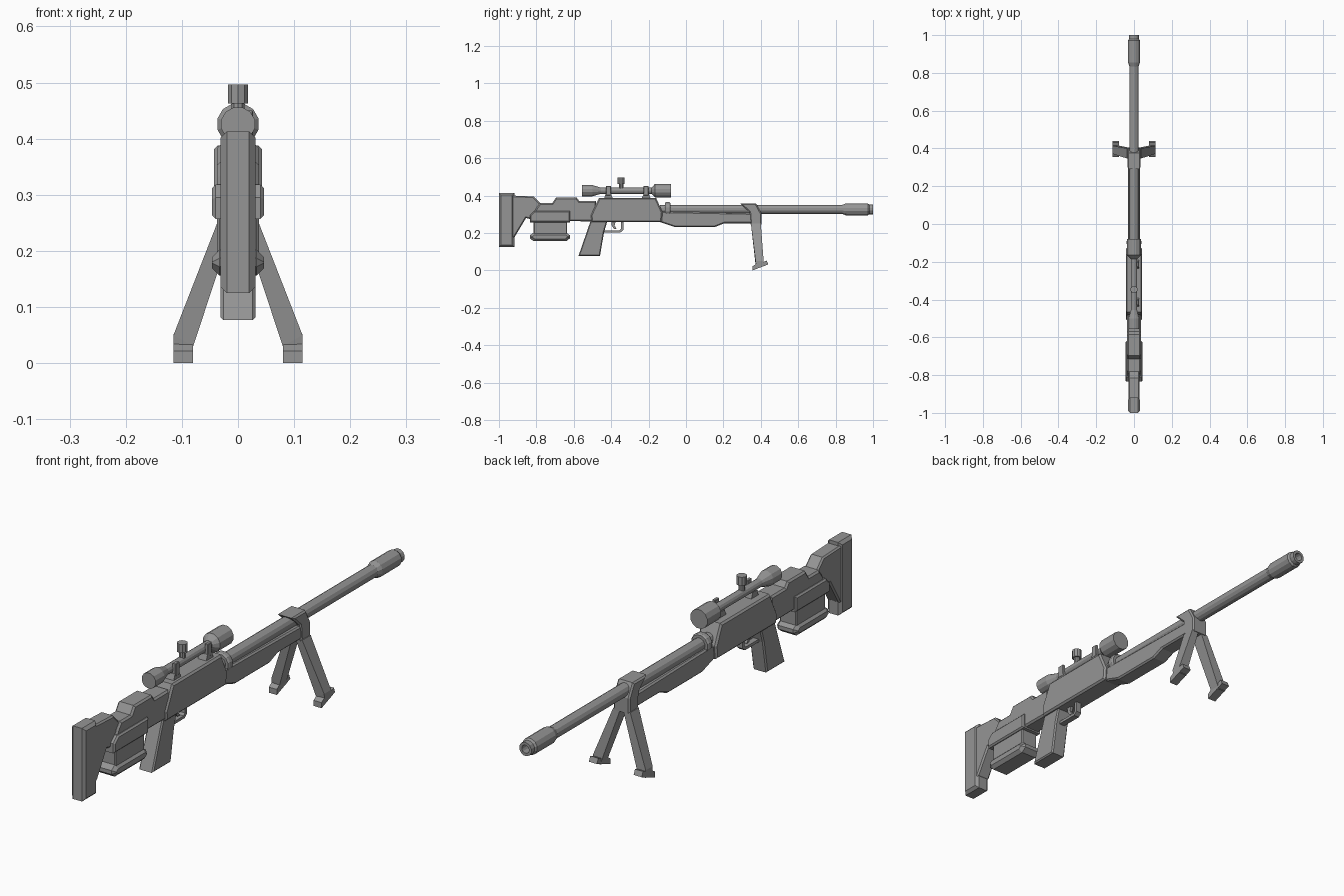
import bpy, bmesh, math
from mathutils import Vector

if "Cube" in bpy.data.objects:
    bpy.data.objects.remove(bpy.data.objects["Cube"], do_unlink=True)

grey = bpy.data.materials.new("gunmetal grey")
grey.use_nodes = True
COLOUR = (0.3, 0.3, 0.3, 1)
grey.diffuse_color = COLOUR
grey.node_tree.nodes["Principled BSDF"].inputs["Base Color"].default_value = COLOUR


def finish(name, bm):
    bmesh.ops.recalc_face_normals(bm, faces=bm.faces)
    mesh = bpy.data.meshes.new(name)
    bm.to_mesh(mesh)
    bm.free()
    mesh.materials.append(grey)
    obj = bpy.data.objects.new(name, mesh)
    bpy.context.collection.objects.link(obj)
    return obj


def slab(name, outline, half, chamfer=0.0, x=0.0):
    """Extrude a (y, z) outline across x and chamfer its side rims."""
    bm = bmesh.new()
    face = bm.faces.new([bm.verts.new((x - half, y, z)) for y, z in outline])
    out = bmesh.ops.extrude_face_region(bm, geom=[face])
    moved = [v for v in out["geom"] if isinstance(v, bmesh.types.BMVert)]
    bmesh.ops.translate(bm, verts=moved, vec=(2 * half, 0, 0))
    if chamfer:
        rims = [e for e in bm.edges if abs(e.verts[0].co.x - e.verts[1].co.x) < 1e-5]
        bmesh.ops.bevel(bm, geom=rims, offset=chamfer, segments=1,
                        affect="EDGES", clamp_overlap=True)
    return finish(name, bm)


def box(name, y0, y1, z0, z1, half, chamfer=0.0, x=0.0):
    return slab(name, [(y0, z0), (y1, z0), (y1, z1), (y0, z1)], half, chamfer, x)


def lathe(name, profile, centre, vertical=False, sides=12):
    """Spin a (distance, radius) profile about y, or about z."""
    bm = bmesh.new()
    rings = []
    for d, r in profile:
        ring = []
        for i in range(sides):
            a = 2 * math.pi * (i + 0.5) / sides
            u, v = r * math.cos(a), r * math.sin(a)
            p = Vector((u, v, d)) if vertical else Vector((u, d, v))
            ring.append(bm.verts.new(p + Vector(centre)))
        rings.append(ring)
    for a, b in zip(rings, rings[1:]):
        for i in range(sides):
            j = (i + 1) % sides
            bm.faces.new((a[i], a[j], b[j], b[i]))
    bm.faces.new(rings[0])
    bm.faces.new(rings[-1])
    return finish(name, bm)


# Stock
box("butt_pad", -1.0, -0.918, 0.125, 0.413, 0.031, 0.011)
slab("rear_stock", [(-0.93, 0.17), (-0.915, 0.18), (-0.855, 0.28), (-0.78, 0.262),
                    (-0.70, 0.262), (-0.70, 0.36), (-0.78, 0.36), (-0.815, 0.395),
                    (-0.93, 0.4)], 0.029, 0.006)
slab("cheek_rest", [(-0.835, 0.265), (-0.48, 0.262), (-0.48, 0.37), (-0.57, 0.37),
                    (-0.585, 0.39), (-0.695, 0.39), (-0.715, 0.36), (-0.78, 0.36),
                    (-0.80, 0.335)], 0.037, 0.007)
slab("stock_side_plates", [(-0.835, 0.257), (-0.62, 0.257), (-0.62, 0.318),
                           (-0.81, 0.318), (-0.835, 0.295)], 0.046, 0.006)

# Magazine with flared base
box("magazine", -0.815, -0.635, 0.17, 0.29, 0.037, 0.004)
slab("magazine_base", [(-0.815, 0.156), (-0.64, 0.156), (-0.62, 0.172), (-0.62, 0.187),
                       (-0.64, 0.202), (-0.815, 0.202), (-0.835, 0.187),
                       (-0.835, 0.172)], 0.046, 0.013)

# Receiver and fore-end
slab("receiver", [(-0.505, 0.258), (-0.13, 0.258), (-0.125, 0.31), (-0.16, 0.388),
                  (-0.465, 0.388), (-0.51, 0.295)], 0.043, 0.007)
slab("fore_end", [(-0.15, 0.262), (-0.06, 0.232), (0.155, 0.232), (0.205, 0.252),
                  (0.38, 0.252), (0.38, 0.305), (-0.15, 0.315)], 0.032, 0.006)

# Barrel with hollow muzzle
AXIS = (0, 0, 0.326)
lathe("barrel", [(-0.14, 0.025), (0.86, 0.025)], AXIS)
lathe("barrel_collar", [(-0.113, 0.036), (-0.105, 0.040), (-0.09, 0.040),
                        (-0.083, 0.036)], AXIS)
lathe("muzzle_brake", [(0.835, 0.025), (0.855, 0.033), (0.972, 0.033), (0.98, 0.027),
                       (1.0, 0.027), (1.0, 0.016), (0.93, 0.016)], AXIS)

# Grip and trigger
slab("pistol_grip", [(-0.575, 0.077), (-0.46, 0.077), (-0.438, 0.205),
                     (-0.42, 0.265), (-0.51, 0.265)], 0.031, 0.005)
slab("trigger_guard", [(-0.445, 0.203), (-0.35, 0.203), (-0.335, 0.215), (-0.335, 0.265),
                       (-0.347, 0.265), (-0.347, 0.222), (-0.355, 0.214),
                       (-0.445, 0.214)], 0.012)
slab("trigger", [(-0.40, 0.265), (-0.375, 0.265), (-0.382, 0.24), (-0.37, 0.22),
                 (-0.385, 0.222), (-0.397, 0.24)], 0.006)

# Scope
SIGHT = (0, 0, 0.426)
lathe("scope", [(-0.556, 0.031), (-0.50, 0.031), (-0.455, 0.017), (-0.185, 0.017),
                (-0.165, 0.038), (-0.08, 0.038)], SIGHT)
TURRET = (0, -0.347, 0)
lathe("turret_stem", [(0.42, 0.012), (0.47, 0.012)], TURRET, True, 10)
lathe("turret_cap", [(0.463, 0.019), (0.497, 0.019)], TURRET, True, 10)
for label, y in (("rear", -0.415), ("front", -0.213)):
    slab(label + "_scope_mount", [(y - 0.025, 0.38), (y + 0.025, 0.38), (y + 0.014, 0.41),
                                  (y - 0.014, 0.41)], 0.018, 0, 0.008)
    box(label + "_scope_clamp", y - 0.013, y + 0.013, 0.40, 0.45, 0.007, 0.002, 0.02)

# Bipod
slab("bipod_clamp", [(0.29, 0.357), (0.375, 0.357), (0.403, 0.305), (0.403, 0.245),
                     (0.345, 0.245), (0.34, 0.31)], 0.035, 0.006)
for side, s in (("left", 1), ("right", -1)):
    bm = bmesh.new()
    for xi, xo, y0, y1, zi, zo in ((0.007, 0.037, 0.347, 0.40, 0.25, 0.25),
                                   (0.08, 0.115, 0.372, 0.415, 0.03, 0.05),
                                   (0.08, 0.115, 0.375, 0.415, 0.02, 0.02)):
        for x, y, z in ((xi, y0, zi), (xo, y0, zo), (xo, y1, zo), (xi, y1, zi)):
            bm.verts.new((s * x, y, z))
    bm.verts.ensure_lookup_table()
    v = bm.verts
    for k in (0, 4):
        for i in range(4):
            j = (i + 1) % 4
            bm.faces.new((v[k + i], v[k + j], v[k + 4 + j], v[k + 4 + i]))
    bm.faces.new(v[0:4])
    bm.faces.new(v[8:12])
    finish(side + "_bipod_leg", bm)
    slab(side + "_bipod_foot", [(0.356, 0.0), (0.44, 0.032), (0.432, 0.052),
                                (0.413, 0.045), (0.375, 0.035), (0.356, 0.022)],
         0.0175, 0, s * 0.0975)
